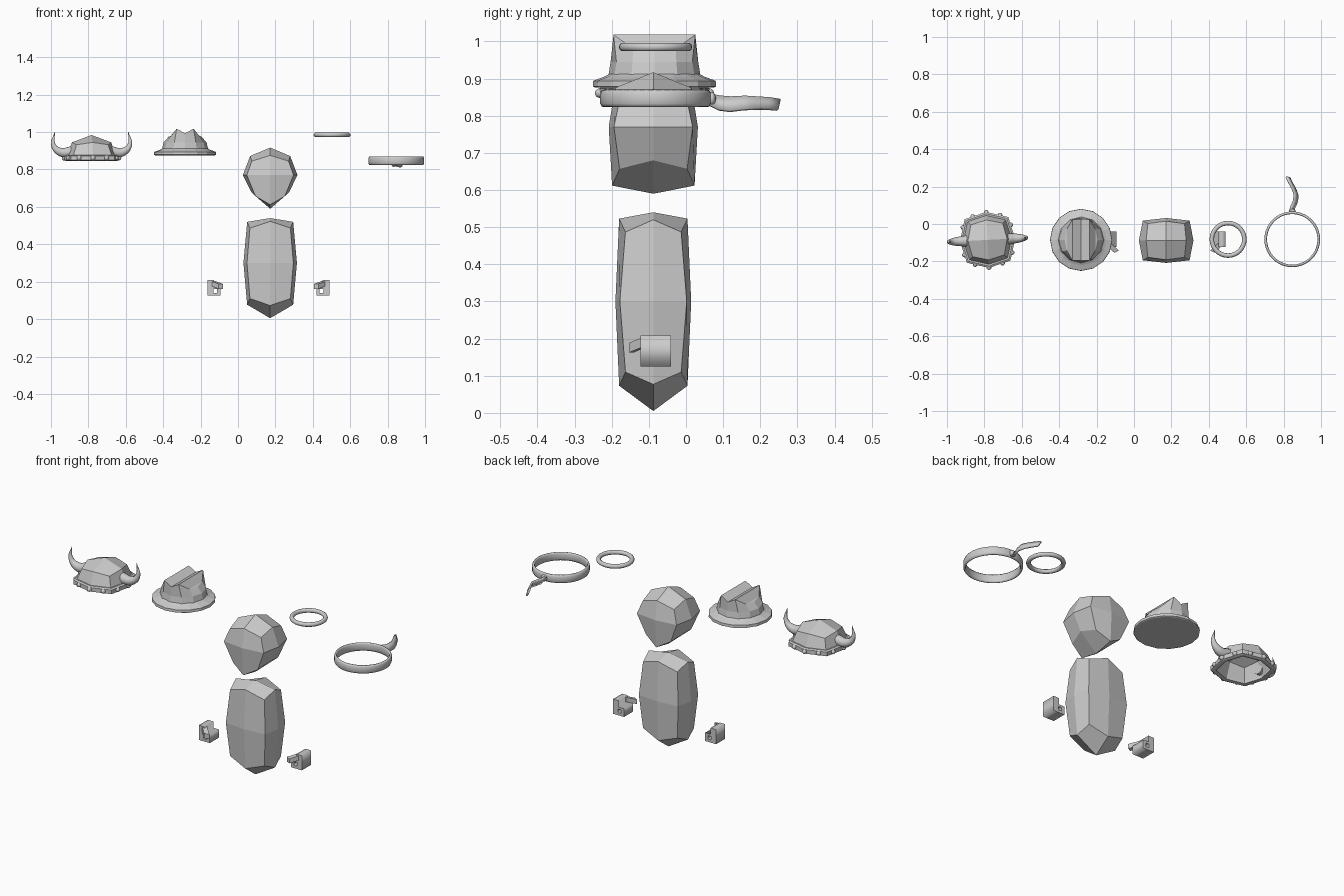
import bpy, bmesh, math
from mathutils import Vector

if "Cube" in bpy.data.objects:
    bpy.data.objects.remove(bpy.data.objects["Cube"])

YC = -0.085


def finish(name, bm, loc=(0, 0, 0), smooth=False):
    bmesh.ops.recalc_face_normals(bm, faces=bm.faces)
    me = bpy.data.meshes.new(name)
    bm.to_mesh(me)
    bm.free()
    ob = bpy.data.objects.new(name, me)
    ob.location = loc
    bpy.context.collection.objects.link(ob)
    if smooth:
        for p in me.polygons:
            p.use_smooth = True
    return ob


def bridge(bm, a, b):
    n = len(a)
    for i in range(n):
        bm.faces.new((a[i], a[(i + 1) % n], b[(i + 1) % n], b[i]))


def ring8(bm, x_mid, y_mid, corner):
    """Eight-point loop: x_mid=(x,z), y_mid=(y,z), corner=(x,y,z)."""
    cx, cy, cz = corner
    (mx, mz), (my, nz) = x_mid, y_mid
    pts = [(mx, 0, mz), (cx, cy, cz), (0, my, nz), (-cx, cy, cz),
           (-mx, 0, mz), (-cx, -cy, cz), (0, -my, nz), (cx, -cy, cz)]
    return [bm.verts.new(p) for p in pts]


def cap8(bm, ring, z):
    """Four quads meeting at a centre point."""
    c = bm.verts.new((0, 0, z))
    for i in range(0, 8, 2):
        bm.faces.new((c, ring[i], ring[i + 1], ring[(i + 2) % 8]))


def lump(name, loc, rings, top, bottom=None):
    bm = bmesh.new()
    loops = [ring8(bm, *r) for r in rings]
    for a, b in zip(loops, loops[1:]):
        bridge(bm, a, b)
    cap8(bm, loops[0], top)
    if bottom is not None:
        cap8(bm, loops[-1], bottom)
    return finish(name, bm, loc)


def lathe(name, loc, profile, n, smooth=False, closed=True):
    bm = bmesh.new()
    loops = [[bm.verts.new((r * math.cos(2 * math.pi * i / n), r * math.sin(2 * math.pi * i / n), z))
              for i in range(n)] for r, z in profile]
    for a, b in zip(loops, loops[1:]):
        bridge(bm, a, b)
    if closed:
        bridge(bm, loops[-1], loops[0])
    else:
        bm.faces.new(loops[0])
        bm.faces.new(loops[-1])
    return finish(name, bm, loc, smooth)


# Torso and head: faceted blocks
lump("body", (0.172, -0.088, 0), [
    ((0.123, 0.52), (0.092, 0.523), (0.108, 0.075, 0.487)),
    ((0.143, 0.30), (0.102, 0.30), (0.124, 0.090, 0.30)),
    ((0.123, 0.077), (0.092, 0.073), (0.108, 0.075, 0.11))], 0.54, 0.005)
lump("head", (0.172, -0.088, 0), [
    ((0.107, 0.872), (0.103, 0.875), (0.098, 0.090, 0.845)),
    ((0.146, 0.77), (0.120, 0.77), (0.125, 0.106, 0.77)),
    ((0.102, 0.68), (0.111, 0.612), (0.078, 0.091, 0.657))], 0.917, 0.59)

# Horned helmet: dome, rim, studs, horns
HX, HROT = -0.783, math.radians(3)
dome = lump("helmet_dome", (HX, YC, 0), [
    ((0.105, 0.945), (0.107, 0.945), (0.085, 0.085, 0.932)),
    ((0.135, 0.86), (0.137, 0.86), (0.107, 0.107, 0.86))], 0.984)
dome.modifiers.new("shell", 'SOLIDIFY').thickness = 0.014
dome.rotation_euler.z = HROT
bm = bmesh.new()
loops = [ring8(bm, (0.138 * k, z), (0.14 * k, z), (0.109 * k, 0.109 * k, z))
         for k, z in [(1.0, 0.878), (1.07, 0.873), (1.07, 0.85), (1.0, 0.846), (0.88, 0.848), (0.88, 0.876)]]
for i in range(6):
    bridge(bm, loops[i], loops[(i + 1) % 6])
finish("helmet_rim", bm, (HX, YC, 0)).rotation_euler.z = HROT

bm = bmesh.new()
for i in range(12):
    a = 2 * math.pi * i / 12 + HROT
    res = bmesh.ops.create_icosphere(bm, subdivisions=2, radius=0.013)
    bmesh.ops.translate(bm, verts=res["verts"],
                        vec=(0.147 * math.cos(a), 0.148 * math.sin(a), 0.861))
finish("helmet_studs", bm, (HX, YC, 0), True)

for s, side in ((-1, "left"), (1, "right")):
    cu = bpy.data.curves.new("horn_" + side, 'CURVE')
    cu.dimensions = '3D'
    cu.bevel_depth = 1.0
    cu.bevel_resolution = 3
    cu.use_fill_caps = True
    sp = cu.splines.new('BEZIER')
    pts = [(0.10, 0.896, 0.031), (0.165, 0.893, 0.024), (0.204, 0.93, 0.013), (0.197, 1.0, 0.001)]
    sp.bezier_points.add(len(pts) - 1)
    sp.resolution_u = 6
    for bp, (x, z, r) in zip(sp.bezier_points, pts):
        bp.co = (s * x, 0, z)
        bp.radius = r
        bp.handle_left_type = bp.handle_right_type = 'AUTO'
    ob = bpy.data.objects.new("horn_" + side, cu)
    ob.location = (HX, YC, 0)
    ob.rotation_euler.z = HROT
    bpy.context.collection.objects.link(ob)

# Brimmed hat: brim and creased crown
FX = -0.283
lathe("hat_brim", (FX, YC, 0),
      [(0.160, 0.876), (0.166, 0.879), (0.165, 0.894), (0.135, 0.905), (0.122, 0.912)], 16, closed=False)
bm = bmesh.new()
dirs = [(math.cos(math.pi * i / 6), math.sin(math.pi * i / 6)) for i in range(12)]
base = [bm.verts.new((0.126 * c, 0.126 * s, 0.895)) for c, s in dirs]
mid = [bm.verts.new((0.115 * c, 0.118 * s, 0.945)) for c, s in dirs]
top = []
for c, s in dirs:
    if abs(c) < 0.1:                                   # crease ends
        p = (0, 0.111 * s, 0.993)
    elif abs(c) < 0.6:                                 # ridge ends
        p = (math.copysign(0.045, c), math.copysign(0.110, s), 1.018)
    else:                                              # side shoulders
        p = (0.088 * c, 0.115 * s, 0.975 + 0.01 * abs(s))
    top.append(bm.verts.new(p))
bm.faces.new(base)
bridge(bm, base, mid)
bridge(bm, mid, top)
for idx in ((4, 3, 9, 8), (3, 2, 10, 9), (2, 1, 11, 10), (1, 0, 11), (4, 5, 7, 8), (5, 6, 7)):
    bm.faces.new([top[i] for i in idx])
finish("hat_crown", bm, (FX, YC, 0))

# Floating halo ring
bpy.ops.mesh.primitive_torus_add(location=(0.503, -0.082, 0.985), major_radius=0.087,
                                 minor_radius=0.012, major_segments=32, minor_segments=10)
bpy.context.object.name = "halo"
bpy.ops.object.shade_smooth()

# Headband with a knot and a trailing ribbon
BX = 0.846
lathe("headband", (BX, -0.082, 0),
      [(0.135, 0.832), (0.135, 0.862), (0.139, 0.870), (0.145, 0.868), (0.149, 0.860),
       (0.149, 0.833), (0.145, 0.825), (0.139, 0.823)], 40, True)
bpy.ops.mesh.primitive_uv_sphere_add(segments=12, ring_count=8, radius=0.018, location=(BX, 0.07, 0.845))
knot = bpy.context.object
knot.name = "headband_knot"
knot.scale = (1, 0.6, 1)
bpy.ops.object.shade_smooth()
bm = bmesh.new()
prev = None
for x, y, z, h in [(0.842, 0.066, 0.843, 0.014), (0.848, 0.09, 0.834, 0.018), (0.862, 0.12, 0.831, 0.019),
                   (0.866, 0.155, 0.834, 0.018), (0.853, 0.19, 0.834, 0.016), (0.836, 0.22, 0.833, 0.015),
                   (0.822, 0.25, 0.829, 0.014)]:
    pair = [bm.verts.new((x - 0.008, y + 0.003, z + h)), bm.verts.new((x + 0.010, y - 0.003, z - h))]
    if prev:
        bm.faces.new((prev[0], prev[1], pair[1], pair[0]))
    prev = pair
tail = finish("headband_tail", bm, smooth=True)
mod = tail.modifiers.new("thickness", 'SOLIDIFY')
mod.thickness = 0.01
mod.offset = 0

# Hands: stepped block with a square grip hole, plus a slanted thumb
for s, side in ((-1, "left"), (1, "right")):
    cu = bpy.data.curves.new("hand_" + side, 'CURVE')
    cu.dimensions = '2D'
    cu.fill_mode = 'BOTH'
    cu.extrude = 0.041
    for loop in ([(0.256, 0.125), (0.325, 0.125), (0.325, 0.208), (0.290, 0.208), (0.290, 0.172), (0.256, 0.172)],
                 [(0.274, 0.14), (0.294, 0.14), (0.294, 0.16), (0.274, 0.16)]):
        sp = cu.splines.new('POLY')
        sp.points.add(len(loop) - 1)
        for p, (x, z) in zip(sp.points, loop):
            p.co = (s * x, z, 0, 1)
        sp.use_cyclic_u = True
    ob = bpy.data.objects.new("hand_" + side, cu)
    ob.location = (0.163, -0.081, 0)
    ob.rotation_euler.x = math.pi / 2
    bpy.context.collection.objects.link(ob)

    bm = bmesh.new()
    ends = []
    for x, y, z in ((0.300, -0.108, 0.193), (0.256, -0.148, 0.176)):
        ends.append([bm.verts.new((s * (x + dx), y - 0.5 * dx, z + dz))
                     for dx, dz in ((-0.012, -0.014), (0.012, -0.014), (0.012, 0.012), (-0.012, 0.012))])
    bridge(bm, *ends)
    for e in ends:
        bm.faces.new(e)
    finish("thumb_" + side, bm, (0.163, 0, 0))
